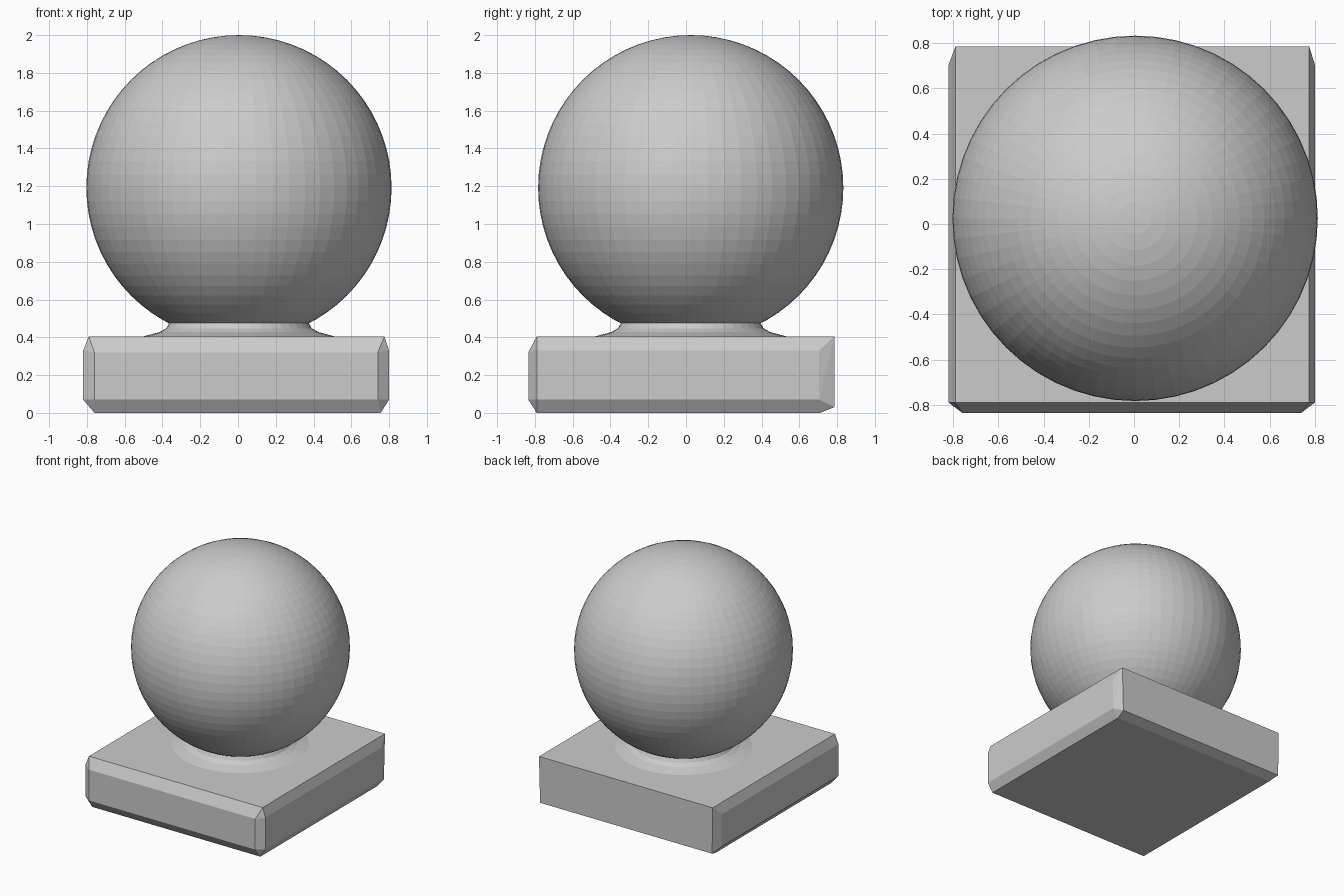
import bpy, bmesh, math
from mathutils import Matrix, Vector

cube = bpy.data.objects.get("Cube")
if cube:
    bpy.data.objects.remove(cube, do_unlink=True)

grey = bpy.data.materials.new("stone_grey")
grey.use_nodes = True
COLOUR = (0.6, 0.6, 0.6, 1.0)
grey.diffuse_color = COLOUR
grey.node_tree.nodes["Principled BSDF"].inputs["Base Color"].default_value = COLOUR


def finish(bm, name):
    bmesh.ops.recalc_face_normals(bm, faces=bm.faces)
    mesh = bpy.data.meshes.new(name)
    bm.to_mesh(mesh)
    bm.free()
    mesh.materials.append(grey)
    obj = bpy.data.objects.new(name, mesh)
    bpy.context.collection.objects.link(obj)
    return obj


# Square plinth with uneven chamfers, as the hull of its corner points
points = []
for x_edge, x_top, x_bottom, side in ((-0.82, -0.79, -0.76, 1), (0.8, 0.775, 0.755, -1)):
    points += [(x_bottom, -0.79, 0), (x_bottom, 0.71, 0),
               (x_top, -0.79, 0.405), (x_top, 0.785, 0.405)]
    for z_low, z_high, y_edge, y_cut, x_cut in ((0.07, 0.32, -0.835, -0.79, 0.06),
                                                (0.03, 0.4, 0.785, 0.705, 0.035)):
        points += [(x_edge + side * x_cut, y_edge, z) for z in (z_low, z_high)]
        points += [(x_edge, y_cut, z) for z in (0.07, 0.33)]
bm = bmesh.new()
for p in points:
    bm.verts.new(p)
hull = bmesh.ops.convex_hull(bm, input=bm.verts)
loose = [v for v in bm.verts if not v.link_faces]
bmesh.ops.delete(bm, geom=loose, context="VERTS")
bmesh.ops.dissolve_limit(bm, angle_limit=math.radians(2), verts=bm.verts, edges=bm.edges)
finish(bm, "plinth")

# Faceted ball, trimmed flat where it meets the neck
CENTRE = Vector((0.005, 0.025, 1.192))
RADIUS = 0.808
NECK_Z = 0.475
bm = bmesh.new()
bmesh.ops.create_uvsphere(bm, u_segments=56, v_segments=36, radius=RADIUS,
                          matrix=Matrix.Translation(CENTRE))
bmesh.ops.bisect_plane(bm, geom=bm.verts[:] + bm.edges[:] + bm.faces[:],
                       plane_co=(0, 0, NECK_Z), plane_no=(0, 0, -1), clear_outer=True)
finish(bm, "ball")

# Flared neck, spun from a concave profile
profile = [(0.37, NECK_Z), (0.385, 0.448), (0.42, 0.428), (0.51, 0.404)]
bm = bmesh.new()
verts = [bm.verts.new((CENTRE.x + r, CENTRE.y, z)) for r, z in profile]
edges = [bm.edges.new(pair) for pair in zip(verts, verts[1:])]
bmesh.ops.spin(bm, geom=verts + edges, cent=CENTRE, axis=(0, 0, 1),
               angle=math.tau, steps=40, use_merge=True)
bmesh.ops.remove_doubles(bm, verts=bm.verts, dist=0.0005)
finish(bm, "neck")
for face in bpy.data.objects["neck"].data.polygons:
    face.use_smooth = False
neck = bpy.data.meshes["neck"]
if neck.polygons[0].normal.dot(neck.polygons[0].center - CENTRE) < 0 and \
        neck.polygons[0].normal.z < 0:
    neck.flip_normals()
